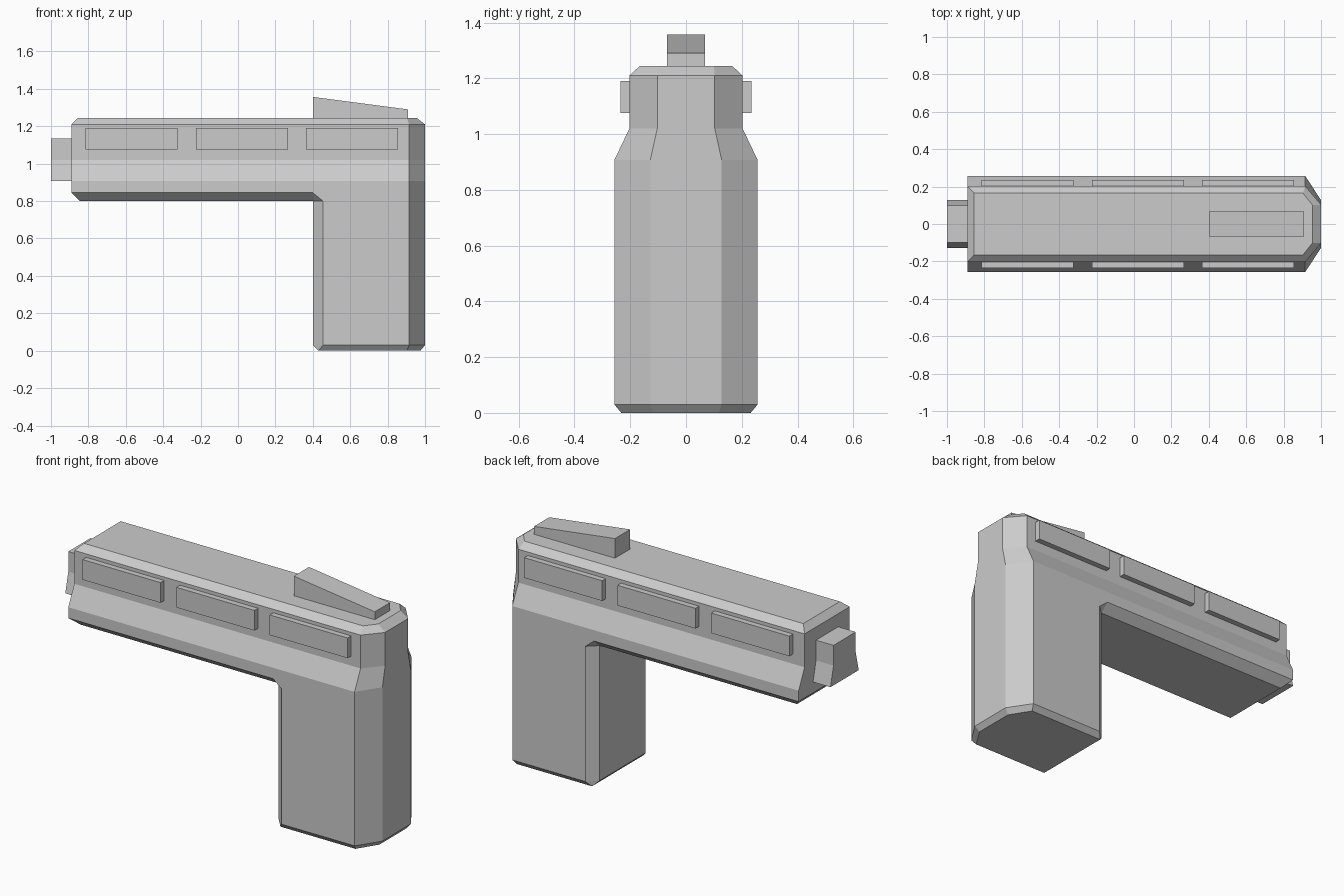
import bpy, bmesh

if "Cube" in bpy.data.objects:
    bpy.data.objects.remove(bpy.data.objects["Cube"])


def finish(name, bm):
    bmesh.ops.remove_doubles(bm, verts=bm.verts, dist=1e-5)
    bmesh.ops.recalc_face_normals(bm, faces=bm.faces)
    me = bpy.data.meshes.new(name)
    bm.to_mesh(me)
    bm.free()
    ob = bpy.data.objects.new(name, me)
    bpy.context.collection.objects.link(ob)
    return ob


def bridge(bm, a, b):
    n = len(a)
    for i in range(n):
        j = (i + 1) % n
        bm.faces.new((a[i], a[j], b[j], b[i]))


def ring(bm, z, half):
    """Closed plan outline: the -y half mirrored to +y."""
    pts = half + [(x, -y) for x, y in reversed(half)]
    return [bm.verts.new((x, y, z)) for x, y in pts]


def prism(name, profile, axis, lo, hi):
    """Extrude a 2D profile along axis 'x' (y,z profile) or 'y' (x,z profile)."""
    bm = bmesh.new()
    place = (lambda p, t: (t, p[0], p[1])) if axis == 'x' else (lambda p, t: (p[0], t, p[1]))
    a, b = ([bm.verts.new(place(p, t)) for p in profile] for t in (lo, hi))
    bridge(bm, a, b)
    bm.faces.new(a)
    bm.faces.new(b)
    return finish(name, bm)


# Body: stacked plan outlines (z, nose x, side y, shoulder x, tail x, tail y)
bm = bmesh.new()
rings = []
for z, x0, y, xs, xt, yt in [
        (1.245, -.855, .165, .903, .955, .10),
        (1.21, -.89, .203, .915, 1.0, .103),
        (1.02, -.89, .203, .915, 1.0, .103),
        (.907, -.89, .257, .915, 1.0, .128),
        (.845, -.89, .257, .915, 1.0, .128)]:
    rings.append(ring(bm, z, [(x0, -y), (.40, -y), (.40, -y), (xs, -y), (xt, -yt)]))
# Underside of barrel, where the grip's front chamfer begins
rings.append(ring(bm, .80, [(-.845, -.207), (.40, -.207), (.455, -.257), (.915, -.257), (1.0, -.128)]))
for a, b in zip(rings, rings[1:]):
    bridge(bm, a, b)
top, low = rings[0], rings[-1]
bm.faces.new([top[i] for i in (0, 1, 3, 4, 5, 6, 8, 9)])
bm.faces.new([low[i] for i in (0, 1, 8, 9)])
# Grip
grip = [low[1:9],
        ring(bm, .03, [(.40, -.207), (.455, -.257), (.915, -.257), (1.0, -.128)]),
        ring(bm, 0, [(.43, -.232), (.43, -.232), (.903, -.232), (.975, -.118)])]
bridge(bm, grip[0], grip[1])
bridge(bm, grip[1], grip[2])
bm.faces.new([grip[2][i] for i in (0, 2, 3, 4, 5, 7)])
finish("body_and_grip", bm)

# Muzzle
prism("muzzle", [(-.10, 1.135), (.10, 1.135), (.10, 1.02), (.127, .907), (-.127, .907), (-.10, 1.02)],
      'x', -1.0, -.885)

# Raised side panels
for i, x in enumerate((-.57, .022, .61)):
    w = .246
    rect = [(x - w, 1.075), (x + w, 1.075), (x + w, 1.19), (x - w, 1.19)]
    for side, s in (("right", -1), ("left", 1)):
        prism(f"{side}_panel_{i + 1}", rect, 'y', s * .20, s * .235)

# Wedge-shaped sight
prism("sight", [(.40, 1.24), (.91, 1.24), (.91, 1.29), (.40, 1.357)], 'y', -.068, .068)
